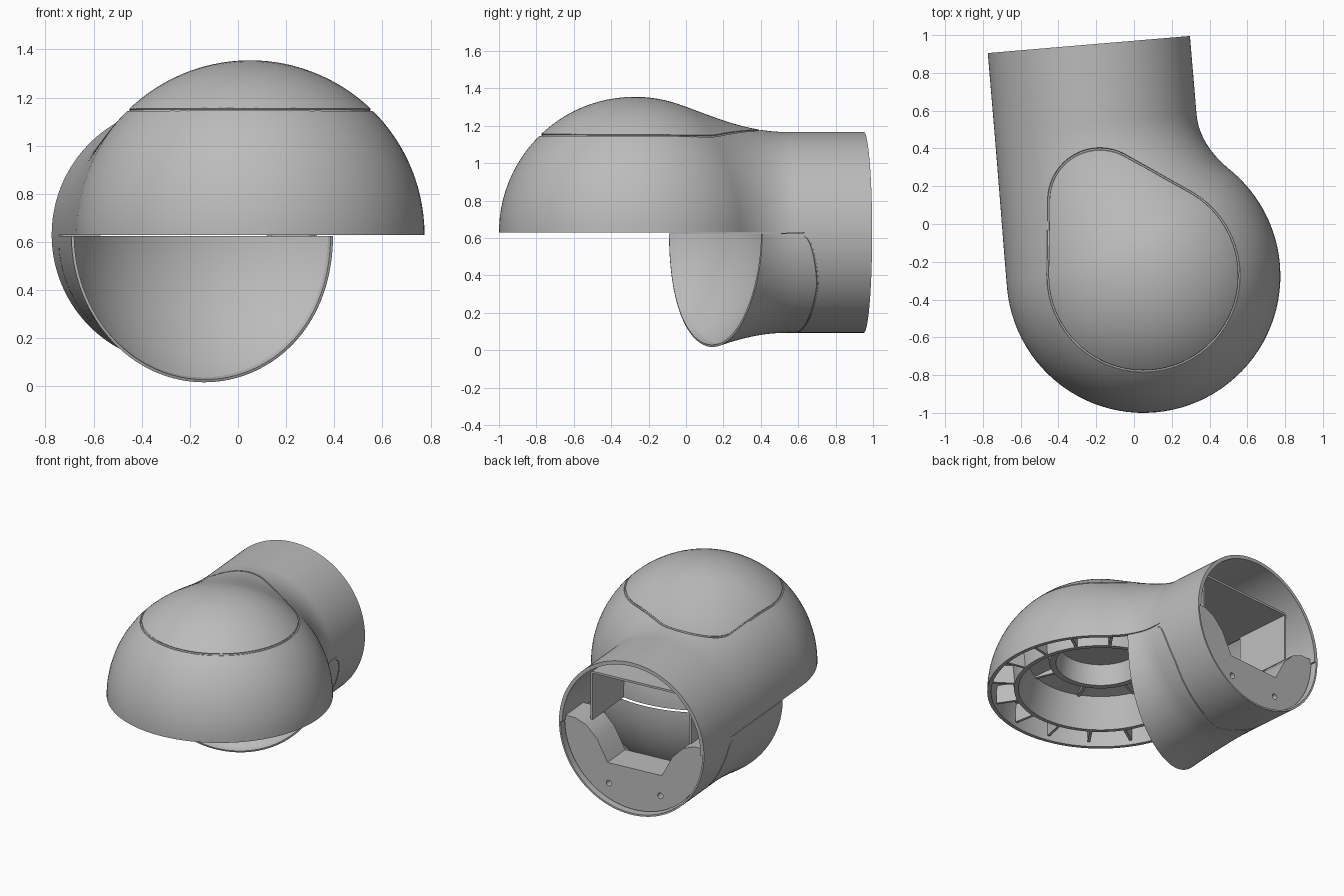
import bpy, bmesh, math
from math import sin, cos, pi, sqrt
from mathutils import Vector, Matrix
from mathutils.bvhtree import BVHTree

cube = bpy.data.objects.get("Cube")
if cube:
    bpy.data.objects.remove(cube)

grey = bpy.data.materials.new("satin grey")
grey.use_nodes = True
grey.diffuse_color = (0.5, 0.5, 0.5, 1)
grey.node_tree.nodes["Principled BSDF"].inputs["Base Color"].default_value = (0.5, 0.5, 0.5, 1)

# Main dimensions: dome sphere, pipe, and the pipe's own frame
R, PIPE, SHIFT, END, CUT = 0.725, 0.537, 0.185, 1.245, 0.765
C = Vector((0.05, -0.275, 0.63))
ALONG, SIDE, UP = Vector((-0.084, 0.9965, 0)), Vector((0.9965, 0.084, 0)), Vector((0, 0, 1))
FRAME = Matrix((SIDE, ALONG, UP)).transposed().to_4x4()
FRAME.translation = C - SIDE * SHIFT


def place(u, t, w):
    return FRAME @ Vector((u, t, w))


def skin(t, a):
    """Point on the outer skin: the sphere eases into the pipe along a cubic."""
    if t < 0:
        f = sqrt(max(0, 1 - (t / R) ** 2))
        return C + ALONG * t + (skin(0, a) - C) * f
    c = cos(a)
    t1, t2 = 0.15 + 0.26 * c + 0.11 * c * c, 0.83
    tb = min(t, t1)
    root = sqrt(R * R - tb * tb - (SHIFT * sin(a)) ** 2)
    r = SHIFT * c + root
    if t > t1:
        s = min(1, (t - t1) / (t2 - t1))
        slope = -t1 / root * (t2 - t1)
        ease = s * s * (3 - 2 * s)
        r = r * (1 - ease) + PIPE * ease + slope * s * (1 - s) ** 2
    return place(r * c, t, r * sin(a))


def cut_start(a):
    """Where the skin at this angle leaves the spherical cut."""
    lo, hi = 0, END
    for _ in range(30):
        m = (lo + hi) / 2
        lo, hi = (m, hi) if (skin(m, a) - C).length < CUT else (lo, m)
    return hi


def add(name, bm):
    me = bpy.data.meshes.new(name)
    bm.to_mesh(me)
    bm.free()
    me.materials.append(grey)
    ob = bpy.data.objects.new(name, me)
    bpy.context.collection.objects.link(ob)
    return ob


def grid(name, rows, outward=True):
    bm = bmesh.new()
    vs = [[bm.verts.new(p) for p in row] for row in rows]
    for r0, r1 in zip(vs, vs[1:]):
        for i in range(len(r0) - 1):
            bm.faces.new((r0[i], r0[i + 1], r1[i + 1], r1[i]))
    bmesh.ops.remove_doubles(bm, verts=bm.verts, dist=1e-5)
    bm.normal_update()
    facing = sum(f.normal.dot(f.calc_center_median() - C) * f.calc_area() for f in bm.faces)
    if (facing > 0) != outward:
        bmesh.ops.reverse_faces(bm, faces=bm.faces)
    return add(name, bm)


def solidify(ob, thick):
    m = ob.modifiers.new("wall", 'SOLIDIFY')
    m.thickness, m.offset = thick, -1


def carve(ob, cutter):
    m = ob.modifiers.new("carve", 'BOOLEAN')
    m.operation, m.solver, m.object = 'DIFFERENCE', 'EXACT', cutter
    cutter.hide_render = True
    cutter.hide_set(True)


def evaluated(ob):
    dg = bpy.context.evaluated_depsgraph_get()
    return bpy.data.meshes.new_from_object(ob.evaluated_get(dg))


def finish(ob):
    """Bake the modifiers and smooth all but the sharp edges."""
    me = evaluated(ob)
    ob.modifiers.clear()
    ob.data = me
    bpy.ops.object.select_all(action='DESELECT')
    ob.select_set(True)
    bpy.context.view_layer.objects.active = ob
    bpy.ops.object.shade_smooth_by_angle(angle=math.radians(30))


def tube(name, pts, radius, cyclic):
    cu = bpy.data.curves.new(name, 'CURVE')
    cu.dimensions = '3D'
    cu.bevel_depth, cu.bevel_resolution, cu.use_fill_caps = radius, 1, True
    sp = cu.splines.new('POLY')
    sp.points.add(len(pts) - 1)
    for p, q in zip(sp.points, pts):
        p.co = (*q, 1)
    sp.use_cyclic_u = cyclic
    tmp = bpy.data.objects.new(name, cu)
    bpy.context.collection.objects.link(tmp)
    bpy.context.view_layer.update()
    ob = bpy.data.objects.new(name, evaluated(tmp))
    bpy.data.objects.remove(tmp)
    bpy.context.collection.objects.link(ob)
    return ob


def prism(name, outline, t0, t1):
    """Outline in the pipe's cross-section, extruded along the pipe."""
    bm = bmesh.new()
    f = bm.faces.new([bm.verts.new(place(u, t0, w)) for u, w in outline])
    ext = bmesh.ops.extrude_face_region(bm, geom=[f])
    bmesh.ops.translate(bm, vec=ALONG * (t1 - t0),
                        verts=[v for v in ext["geom"] if isinstance(v, bmesh.types.BMVert)])
    bmesh.ops.recalc_face_normals(bm, faces=bm.faces)
    return add(name, bm)


# Hood: front of the dome running back into the upper half of the pipe
N = 72
steps = [-R * cos(i * pi / 48) for i in range(24)] + [END * i / 75 for i in range(76)]
hood = grid("hood", [[skin(t, pi * j / N) for j in range(N + 1)] for t in steps])

# Lid seam: outline around two circles, dropped on to the hood
big, small = (0.05, -0.272, 0.507), (-0.18, 0.125, 0.272)
ring = [(c[0] + c[2] * cos(a), c[1] + c[2] * sin(a))
        for c, a0, a1 in ((small, 60, 180), (big, 180, 420))
        for a in (math.radians(a0 + (a1 - a0) * i / 40) for i in range(41))]
bm = bmesh.new()
bm.from_mesh(hood.data)
tree = BVHTree.FromBMesh(bm)
bm.free()
seam = []
for p, q in zip(ring, ring[1:] + ring[:1]):
    n = max(1, int(math.dist(p, q) / 0.03))
    for i in range(n):
        x, y = (p[k] + (q[k] - p[k]) * i / n for k in (0, 1))
        seam.append(tree.ray_cast(Vector((x, y, 3)), Vector((0, 0, -1)))[0])
solidify(hood, 0.025)
carve(hood, tube("lid_seam_cutter", seam, 0.008, True))
finish(hood)

# Lower cover: underside of the pipe, ending at the spherical cut
columns = []
for j in range(N + 1):
    a = pi + pi * j / N
    t0, col = cut_start(a), []
    for i in range(61):
        t = t0 + (END - t0) * i / 60
        gap = 0.009 * min(1, max(0, (0.9 - t) * 20))
        col.append(skin(t, a + gap * cos(pi * j / N)))
    columns.append(col)
cover = grid("lower_cover", columns)
solidify(cover, 0.012)
# Cover seam: along the side, round a corner, then beneath the pipe
path = []
for j in range(81):
    s = j / 80
    edge = min(s, 1 - s)
    t = 0.88 + 0.09 * min(1, edge * 6) ** 0.5 - 0.1 * min(1, edge * 2) ** 2
    path.append(skin(t, pi * (1.012 + 0.976 * s)))
carve(cover, tube("cover_seam_cutter", path, 0.005, False))
finish(cover)

# Spherical bowl in the cover, and the bulkhead above it inside the pipe
for name, base, top, rad in (("cover_bowl", pi, -0.005, CUT), ("bulkhead", 0, 0.002, CUT - 0.015)):
    rows = []
    for j in range(N + 1):
        e = skin(cut_start(base + pi * j / N), base + pi * j / N) - C
        az = math.atan2(e.y, e.x)
        zs = [e.z + (top - e.z) * i / 20 for i in range(21)]
        rows.append([C + Vector((cos(az) * sqrt(rad ** 2 - z * z),
                                 sin(az) * sqrt(rad ** 2 - z * z), z)) for z in zs])
    finish(grid(name, rows, outward=False))

# Inner liner under the dome, turned from a profile
profile = [(0.675, 0.16), (0.56, 0.16), (0.548, 0.03), (0.53, 0.03), (0.47, 0.24), (0.33, 0.27),
           (0.32, 0.22), (0.29, 0.22), (0.27, 0.36), (0, 0.36)]
liner = grid("dome_liner", [[C + Vector((r * cos(i * pi / 36), r * sin(i * pi / 36), z))
                             for i in range(73)] for r, z in profile])
solidify(liner, 0.008)
finish(liner)


def ribs(name, count, r0, r1, z0, z1, width):
    bm = bmesh.new()
    for i in range(count):
        m = (Matrix.Translation(C) @ Matrix.Rotation((i + 0.5) * 2 * pi / count, 4, 'Z')
             @ Matrix.Translation(((r0 + r1) / 2, 0, (z0 + z1) / 2))
             @ Matrix.Diagonal((r1 - r0, width, z1 - z0, 1)))
        bmesh.ops.create_cube(bm, size=1, matrix=m)
    add(name, bm)


# Radial ribs between liner and hood, and under the liner ceiling
ribs("rim_ribs", 16, 0.545, 0.69, 0.025, 0.16, 0.018)
ribs("ceiling_ribs", 8, 0.32, 0.48, 0.225, 0.262, 0.02)

# Mounting block just inside the open end, with a stepped top edge
half = [(0.2, -0.23), (0.28, -0.08), (0.36, 0), (0.44, 0.03)]
arc = [(0.518 * cos(a), 0.518 * sin(a)) for a in (0.06 - (pi + 0.12) * i / 40 for i in range(41))]
block = prism("mounting_block", [(-u, w) for u, w in reversed(half)] + half + arc, 0.98, END - 0.04)
for a in (-1.1, pi + 1.1):
    hole = [(0.42 * cos(a) + 0.02 * cos(i * pi / 8), 0.42 * sin(a) + 0.02 * sin(i * pi / 8))
            for i in range(16)]
    carve(block, prism("screw_hole_cutter", hole, 1.1, END + 0.1))
finish(block)

# Box around the cavity behind the opening: two side walls and a ceiling
for s, side in ((1, "left"), (-1, "right")):
    wall = [(0.36, 0), (0.375, 0), (0.375, 0.33), (0.36, 0.33)]
    finish(prism(side + "_cavity_wall", [(s * u, w) for u, w in wall], 0.72, END - 0.12))
finish(prism("cavity_ceiling", [(-0.375, 0.33), (0.375, 0.33), (0.36, 0.345), (-0.36, 0.345)],
             0.6, END - 0.12))
